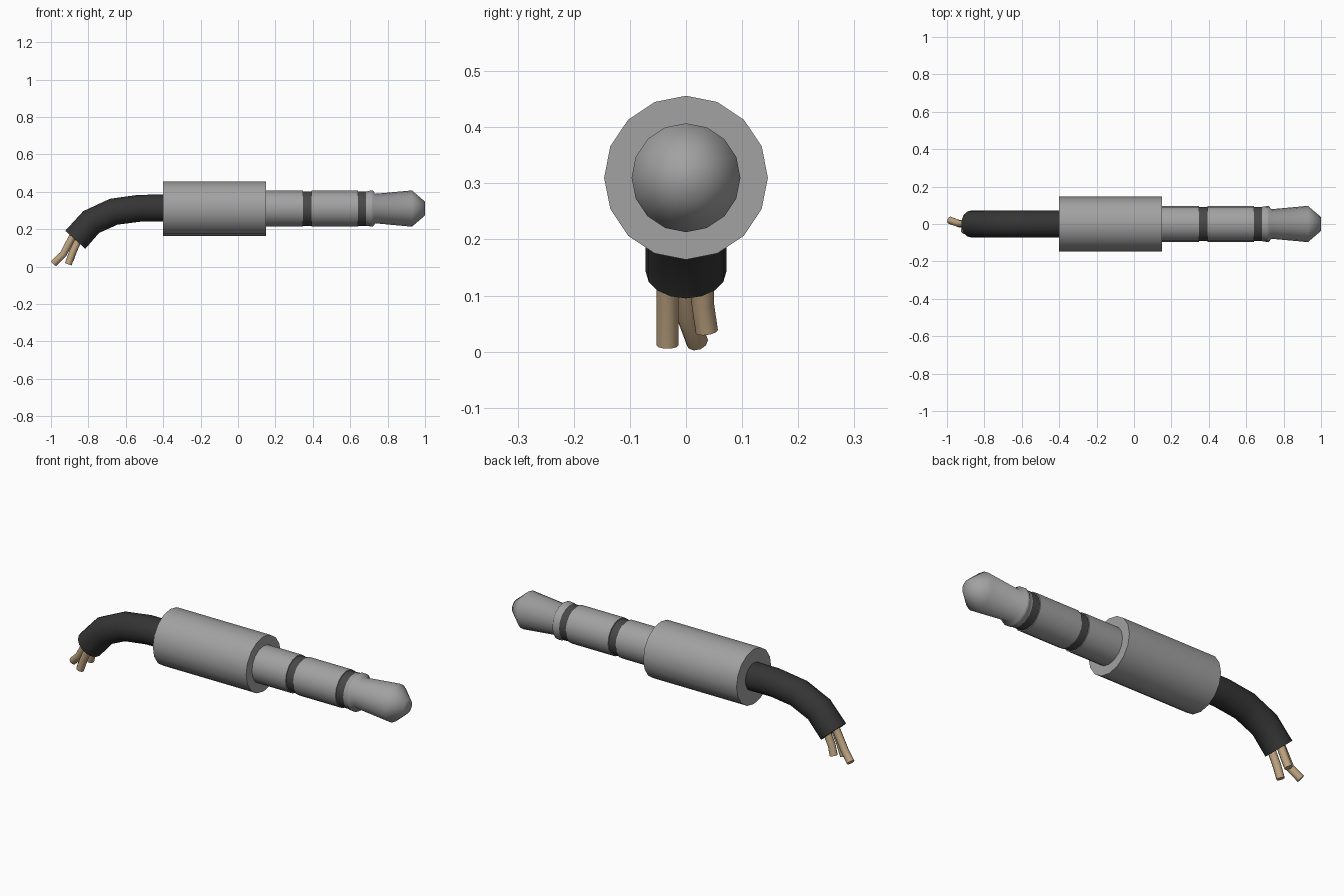
import bpy
import bmesh
from math import sin, cos, pi, radians
from mathutils import Vector

cube = bpy.data.objects.get("Cube")
if cube:
    bpy.data.objects.remove(cube, do_unlink=True)


def material(name, r, g, b):
    m = bpy.data.materials.new(name)
    m.use_nodes = True
    m.diffuse_color = (r, g, b, 1)
    m.node_tree.nodes["Principled BSDF"].inputs["Base Color"].default_value = (r, g, b, 1)
    return m


METAL = material("grey metal", 0.36, 0.36, 0.36)
BAND = material("dark insulator", 0.065, 0.065, 0.065)
RUBBER = material("black rubber", 0.035, 0.035, 0.035)
COPPER = material("tan copper", 0.52, 0.37, 0.22)


def tube(name, path, radii, sides, mats, pick=None, angle=40):
    """Sweep a round section along a path, with one radius per point."""
    pts = [Vector(p) for p in path]
    bm = bmesh.new()
    rings = []
    for i, (p, r) in enumerate(zip(pts, radii)):
        t = (pts[min(i + 1, len(pts) - 1)] - pts[max(i - 1, 0)]).normalized()
        side = Vector((0, 1, 0))
        side = (side - t * side.dot(t)).normalized()
        up = t.cross(side)
        rings.append([bm.verts.new(p + r * (side * cos(2 * pi * k / sides) + up * sin(2 * pi * k / sides)))
                      for k in range(sides)])
    for a, b in zip(rings, rings[1:]):
        for k in range(sides):
            n = (k + 1) % sides
            bm.faces.new((a[k], a[n], b[n], b[k]))
    bm.faces.new(rings[0])
    bm.faces.new(rings[-1])
    bmesh.ops.recalc_face_normals(bm, faces=bm.faces)
    if pick:
        for f in bm.faces:
            f.material_index = pick(f.calc_center_median())
    mesh = bpy.data.meshes.new(name)
    bm.to_mesh(mesh)
    bm.free()
    for m in mats:
        mesh.materials.append(m)
    obj = bpy.data.objects.new(name, mesh)
    bpy.context.collection.objects.link(obj)
    bpy.ops.object.select_all(action="DESELECT")
    obj.select_set(True)
    bpy.context.view_layer.objects.active = obj
    bpy.ops.object.shade_smooth_by_angle(angle=radians(angle))
    return obj


AXIS = 0.31

# Grip sleeve
tube("sleeve_body", [(-0.4, 0, AXIS), (0.15, 0, AXIS)], [0.146] * 2, 16, [METAL])

# Contact pin: shaft, two insulating grooves, collar, neck and tip
R, G = 0.097, 0.092
profile = [(0.14, R), (0.348, R), (0.348, G), (0.392, G), (0.392, R),
           (0.642, R), (0.642, G), (0.684, G), (0.70, 0.093), (0.705, R),
           (0.72, R), (0.735, 0.079), (0.93, R), (1.0, 0.037)]


def band(c):
    return int(0.349 < c.x < 0.391 or 0.643 < c.x < 0.683)


tube("contact_pin", [(x, 0, AXIS) for x, r in profile], [r for x, r in profile],
     16, [METAL, BAND], band, 60)

# Bent cable
cable = [(-0.39, 0, 0.312), (-0.525, 0, 0.312), (-0.665, 0, 0.293),
         (-0.785, 0, 0.238), (-0.87, 0, 0.143)]
end = tube("cable", cable, [0.072] * 5, 16, [RUBBER])

# Bare wires leaving the cable
wires = {
    "wire_front": [(-0.84, -0.033, 0.17), (-0.885, -0.033, 0.075), (-0.908, -0.033, 0.012)],
    "wire_middle": [(-0.88, 0.0, 0.17), (-0.935, 0.002, 0.065), (-0.985, 0.02, 0.017)],
    "wire_back": [(-0.84, 0.03, 0.17), (-0.88, 0.03, 0.085), (-0.897, 0.037, 0.036)],
}
for name, path in wires.items():
    tube(name, path, [0.02] * 3, 10, [COPPER])
